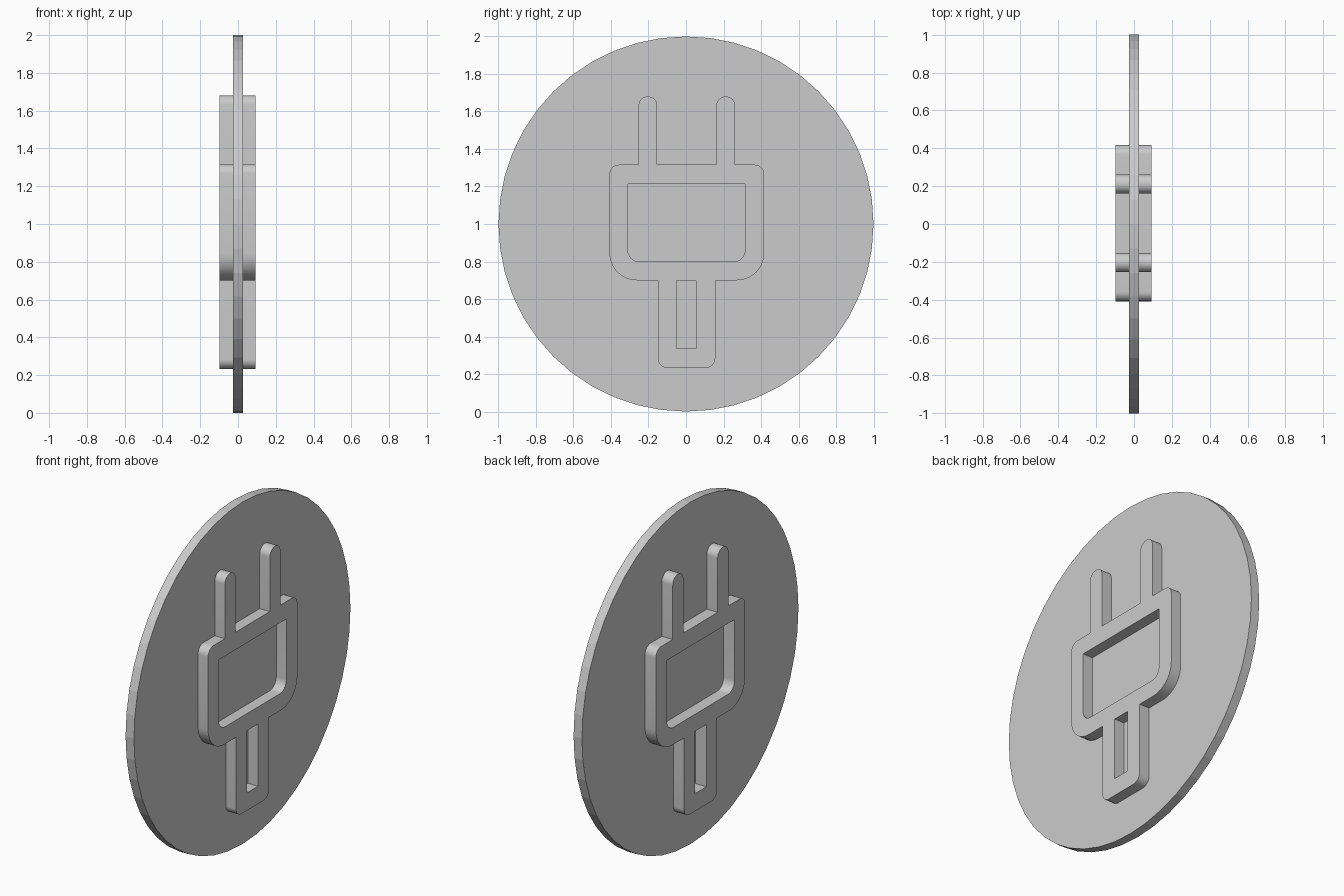
import bpy, bmesh, math
from mathutils import Matrix, Vector

cube = bpy.data.objects.get("Cube")
if cube:
    bpy.data.objects.remove(cube, do_unlink=True)

GREY = (0.6, 0.6, 0.6, 1.0)
grey = bpy.data.materials.new("plain grey")
grey.use_nodes = True
grey.diffuse_color = GREY
grey.node_tree.nodes["Principled BSDF"].inputs["Base Color"].default_value = GREY

# Turns a flat drawing (x, y) with depth z into one standing in the y-z plane
STAND = Matrix(((0, 0, 1, 0), (1, 0, 0, 0), (0, 1, 0, 0), (0, 0, 0, 1)))


def rounded(corners, steps=10):
    """Round each right-angled corner (y, z, radius) of an outline."""
    result = []
    for i, (y, z, r) in enumerate(corners):
        p = Vector((y, z))
        if r == 0:
            result.append(p)
            continue
        a = (Vector(corners[i - 1][:2]) - p).normalized()
        b = (Vector(corners[(i + 1) % len(corners)][:2]) - p).normalized()
        centre = p + r * (a + b)
        for k in range(steps + 1):
            t = math.pi / 2 * k / steps
            result.append(centre - r * (a * math.sin(t) + b * math.cos(t)))
    return result


def finish(name, bm):
    mesh = bpy.data.meshes.new(name)
    bm.to_mesh(mesh)
    bm.free()
    mesh.materials.clear()
    mesh.materials.append(grey)
    obj = bpy.data.objects.new(name, mesh)
    bpy.context.collection.objects.link(obj)
    return obj


def extruded(name, outlines, x_min, x_max):
    """Fill outlines (inner ones become holes) and extrude them along x."""
    curve = bpy.data.curves.new(name + "_outline", "CURVE")
    curve.dimensions = "2D"
    curve.fill_mode = "BOTH"
    curve.extrude = (x_max - x_min) / 2
    for corners in outlines:
        points = rounded(corners)
        spline = curve.splines.new("POLY")
        spline.points.add(len(points) - 1)
        for point, p in zip(spline.points, points):
            point.co = (p.x, p.y, 0, 1)
        spline.use_cyclic_u = True
    helper = bpy.data.objects.new(name + "_outline", curve)
    bpy.context.collection.objects.link(helper)
    bpy.context.view_layer.update()
    graph = bpy.context.evaluated_depsgraph_get()
    mesh = bpy.data.meshes.new_from_object(helper.evaluated_get(graph))
    bm = bmesh.new()
    bm.from_mesh(mesh)
    bpy.data.objects.remove(helper, do_unlink=True)
    bpy.data.curves.remove(curve)
    bpy.data.meshes.remove(mesh)
    bmesh.ops.remove_doubles(bm, verts=bm.verts, dist=0.0005)
    bmesh.ops.transform(bm, matrix=STAND, verts=bm.verts)
    bmesh.ops.translate(bm, vec=((x_min + x_max) / 2, 0, 0), verts=bm.verts)
    bmesh.ops.recalc_face_normals(bm, faces=bm.faces)
    return finish(name, bm)


# Round backing disc
bm = bmesh.new()
bmesh.ops.create_cone(bm, cap_ends=True, segments=48, radius1=1, radius2=1, depth=0.054)
bmesh.ops.transform(bm, matrix=Matrix.Translation((0, 0, 1)) @ STAND, verts=bm.verts)
finish("disc", bm)

# Plug outline: body with two prongs above and a cable stem below
BASE, TOP, TIP, FOOT = 0.70, 1.316, 1.68, 0.233
plug = [
    (-0.408, BASE, 0.145), (-0.408, TOP, 0.05),
    (-0.253, TOP, 0), (-0.253, TIP, 0.048), (-0.154, TIP, 0.048), (-0.154, TOP, 0),
    (0.162, TOP, 0), (0.162, TIP, 0.048), (0.261, TIP, 0.048), (0.261, TOP, 0),
    (0.417, TOP, 0.05), (0.417, BASE, 0.145),
    (0.156, BASE, 0), (0.156, FOOT, 0.05), (-0.15, FOOT, 0.05), (-0.15, BASE, 0),
]
# Openings in the body and the stem
window = [(-0.31, 0.80, 0.06), (0.315, 0.80, 0.06), (0.315, 1.214, 0), (-0.31, 1.214, 0)]
slot = [(-0.05, 0.336, 0), (0.054, 0.336, 0), (0.054, BASE, 0), (-0.05, BASE, 0)]
emblem = extruded("plug_emblem", [plug, window, slot], -0.097, 0.092)

bpy.ops.object.select_all(action="DESELECT")
emblem.select_set(True)
bpy.context.view_layer.objects.active = emblem
bpy.ops.object.shade_smooth_by_angle(angle=math.radians(30))
